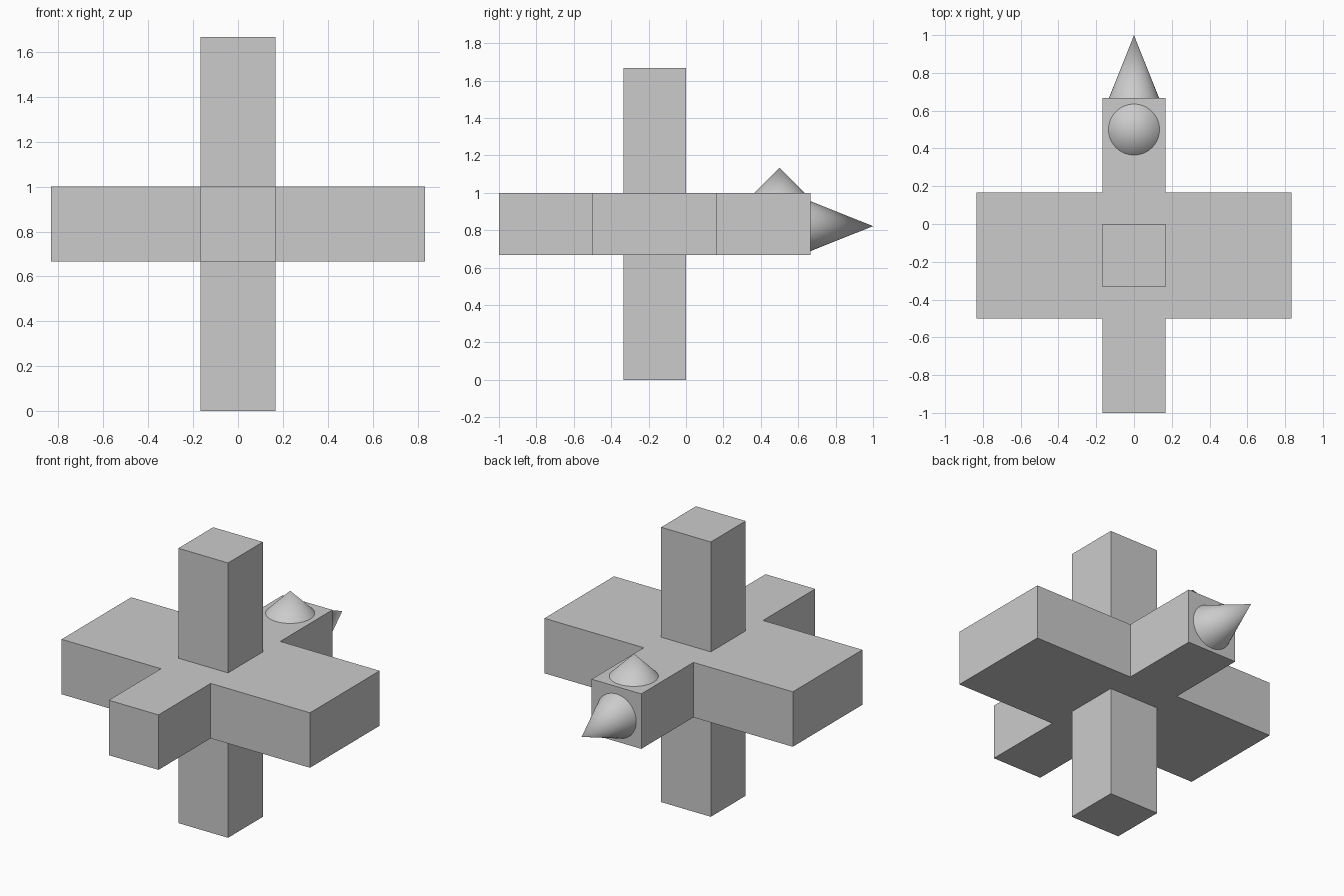
import bpy
import math

if "Cube" in bpy.data.objects:
    bpy.data.objects.remove(bpy.data.objects["Cube"], do_unlink=True)

GREY = (0.6, 0.6, 0.6, 1.0)
grey = bpy.data.materials.new("plain grey")
grey.use_nodes = True
grey.diffuse_color = GREY
grey.node_tree.nodes["Principled BSDF"].inputs["Base Color"].default_value = GREY

T = 1 / 3          # thickness of the bars
MID = 2.5 * T      # height of the middle of the crossing


def box(name, size, centre):
    bpy.ops.mesh.primitive_cube_add(size=1, location=centre)
    obj = bpy.context.object
    obj.name = name
    obj.scale = size
    bpy.ops.object.transform_apply(location=False, rotation=False, scale=True)
    obj.data.materials.append(grey)
    return obj


def cone(name, radius, height, base, tilt=0):
    # Cone standing on its base point, tilted about x
    middle = (base[0], base[1] - math.sin(tilt) * height / 2,
              base[2] + math.cos(tilt) * height / 2)
    bpy.ops.mesh.primitive_cone_add(vertices=64, radius1=radius, depth=height,
                                    location=middle, rotation=(tilt, 0, 0))
    obj = bpy.context.object
    obj.name = name
    obj.data.materials.append(grey)
    bpy.ops.object.shade_smooth_by_angle(angle=math.radians(40))


# Crossing bars, joined into one clean solid
body = box("crossed_body", (T, 5 * T, T), (0, -T / 2, MID))
for name, size in (("wing_bar", (5 * T, 2 * T, T)), ("upright_bar", (T, T, 5 * T))):
    bar = box(name, size, (0, -T / 2, MID))
    bar.hide_render = True
    bar.hide_set(True)
    union = body.modifiers.new(name, "BOOLEAN")
    union.operation = "UNION"
    union.solver = "EXACT"
    union.object = bar

# Bake the union and drop the helper bars
bpy.context.view_layer.objects.active = body
for union in list(body.modifiers):
    helper = union.object
    bpy.ops.object.modifier_apply(modifier=union.name)
    bpy.data.objects.remove(helper, do_unlink=True)

# Cones on the back arm
cone("top_cone", 0.135, 0.135, (0, 0.5, 3 * T))
cone("back_cone", 0.133, T, (0, 2 * T, 0.822), -math.pi / 2)
